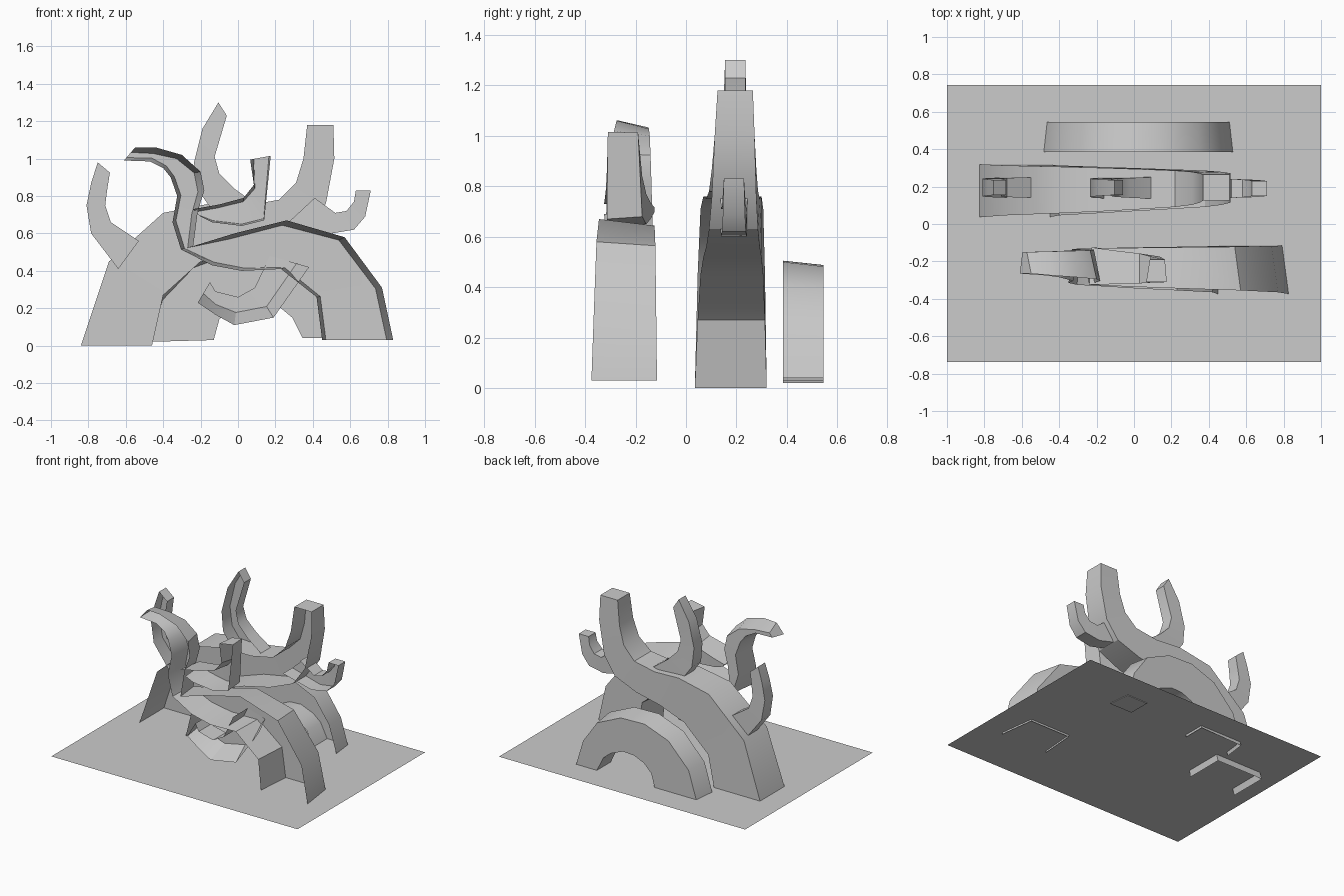
import bpy, bmesh, math

cube = bpy.data.objects.get("Cube")
if cube:
    bpy.data.objects.remove(cube, do_unlink=True)

grey = bpy.data.materials.new("plain_grey")
grey.use_nodes = True
grey.diffuse_color = (0.6, 0.6, 0.6, 1)
bsdf = next(n for n in grey.node_tree.nodes if n.type == 'BSDF_PRINCIPLED')
bsdf.inputs["Base Color"].default_value = (0.6, 0.6, 0.6, 1)
bsdf.inputs["Roughness"].default_value = 0.8


def finish(name, bm):
    mesh = bpy.data.meshes.new(name)
    bm.to_mesh(mesh)
    bm.free()
    mesh.materials.append(grey)
    mesh.shade_smooth()
    mesh.set_sharp_from_angle(angle=math.radians(32))
    obj = bpy.data.objects.new(name, mesh)
    bpy.context.scene.collection.objects.link(obj)
    return obj


def mix(a, b, t):
    return a + (b - a) * t


def root(name, edge_a, edge_b, base_y, tip_y, inset=(0.0, 0.0)):
    """Hollow root: two side walls, a back panel and a tip cap, open at front and base.
    edge_a and edge_b are matching (x, z) outlines from base to tip;
    base_y and tip_y are (front, back) depths; inset narrows the back panel."""
    bm = bmesh.new()
    last = len(edge_a) - 1
    rows = []
    for i, (a, b) in enumerate(zip(edge_a, edge_b)):
        t = i / last
        yf, yb = mix(base_y[0], tip_y[0], t), mix(base_y[1], tip_y[1], t)
        width = math.dist(a, b)
        fa, fb = (min(s / width, 0.45) for s in inset)
        ends = [(a, b, 0, yf), (a, b, fa, yb), (b, a, fb, yb), (b, a, 0, yf)]
        rows.append([bm.verts.new((mix(p[0], q[0], f), y, mix(p[1], q[1], f)))
                     for p, q, f, y in ends])
    for low, high in zip(rows, rows[1:]):
        for j in range(3):
            bm.faces.new((low[j], low[j + 1], high[j + 1], high[j]))
    bm.faces.new(rows[-1])
    # turn the shell so the back panel faces backwards
    bm.normal_update()
    if sum(f.normal.y * f.calc_area() for f in bm.faces) < 0:
        bmesh.ops.reverse_faces(bm, faces=bm.faces[:])
    return finish(name, bm)


# Ground sheet
bm = bmesh.new()
bm.faces.new([bm.verts.new((x, y, 0.045)) for x, y in
              ((-1, -0.737), (1, -0.737), (1, 0.742), (-1, 0.742))])
finish("ground_sheet", bm)

# Front root, arching from its left foot and curling up to the other side
root("front_root",
     [(.83, .03), (.77, .31), (.57, .58), (.26, .67), (-.02, .60), (-.24, .53),
      (-.215, .72), (-.18, .83), (-.20, .93), (-.30, 1.02), (-.44, 1.06), (-.55, 1.06)],
     [(.45, .03), (.42, .26), (.23, .41), (.02, .40), (-.14, .43), (-.305, .515),
      (-.35, .66), (-.325, .80), (-.36, .90), (-.40, .95), (-.47, .985), (-.61, .99)],
     (-.375, -.115), (-.265, -.15), (.035, .02))

root("front_upper_branch",
     [(-.24, .73), (-.10, .755), (.03, .79), (.085, .86), (.065, .995)],
     [(-.20, .69), (-.14, .66), (.02, .64), (.14, .67), (.22, .81)][:4] + [(.175, 1.015)],
     (-.325, -.125), (-.31, -.19), (.02, .01))

root("front_lower_branch",
     [(.17, .48), (.09, .31), (0, .26), (-.12, .29), (-.15, .34)],
     [(.38, .42), (.19, .15), (-.02, .11), (-.12, .165), (-.215, .23)],
     (-.30, -.13), (-.28, -.15), (0, .07))

# Middle root, rising from its right foot to an upright tip
root("middle_root",
     [(-.84, 0), (-.69, .45), (-.40, .71), (-.15, .76), (.05, .75), (.22, .78),
      (.31, .87), (.35, 1.0), (.37, 1.18)],
     [(-.46, 0), (-.40, .27), (-.20, .45), (0, .52), (.20, .56), (.38, .63),
      (.47, .76), (.515, 1.0), (.51, 1.18)],
     (.035, .32), (.125, .265))

root("middle_right_branch",
     [(-.64, .41), (-.785, .60), (-.81, .75), (-.785, .87), (-.75, .98)],
     [(-.53, .56), (-.68, .66), (-.71, .75), (-.70, .83), (-.685, .925)],
     (.14, .25), (.155, .235))

root("middle_top_branch",
     [(-.12, .70), (-.22, .84), (-.235, .98), (-.19, 1.16), (-.105, 1.30)],
     [(.09, .76), (-.02, .84), (-.10, .92), (-.125, 1.01), (-.06, 1.23)],
     (.135, .25), (.155, .235))

root("middle_left_branch",
     [(.41, .79), (.52, .71), (.58, .72), (.62, .77), (.63, .83)],
     [(.27, .66), (.50, .60), (.62, .62), (.68, .69), (.71, .83)],
     (.135, .245), (.15, .23))

# Rear root, a low arch tapering towards its left foot
root("rear_root",
     [(-.49, .02), (-.42, .25), (-.25, .43), (-.05, .505), (.15, .50), (.35, .41),
      (.47, .24), (.53, .04)],
     [(-.13, .03), (-.10, .14), (-.04, .20), (.04, .235), (.13, .24), (.23, .20),
      (.29, .15), (.345, .04)],
     (.385, .545), (.385, .545), (.018, .0))
